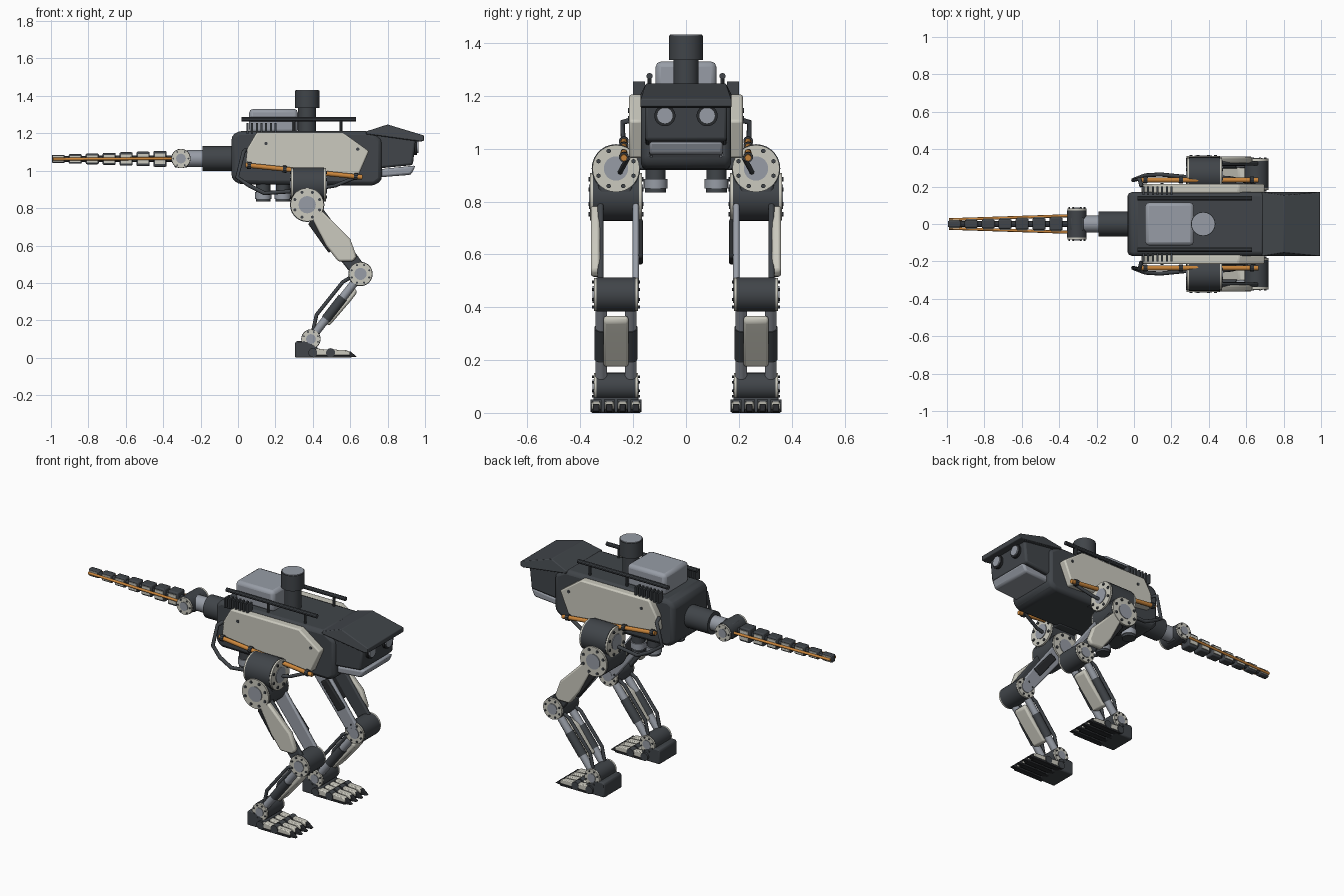
import bpy, bmesh, math
from mathutils import Vector

if "Cube" in bpy.data.objects:
    bpy.data.objects.remove(bpy.data.objects["Cube"])

COLOURS = {"dark": (.052, .059, .067), "black": (.022, .024, .027), "beige": (.60, .59, .52),
           "grey": (.31, .335, .38), "orange": (.60, .24, .045)}
NAMES = list(COLOURS)
MATS = []
for n, c in COLOURS.items():
    m = bpy.data.materials.new(n + " paint")
    m.diffuse_color = (*c, 1)
    m.use_nodes = True
    m.node_tree.nodes["Principled BSDF"].inputs["Base Color"].default_value = m.diffuse_color
    MATS.append(m)


def finish(name, bm, bevel=0):
    """Turn a bmesh into an object with the shared palette."""
    bmesh.ops.recalc_face_normals(bm, faces=bm.faces)
    me = bpy.data.meshes.new(name)
    bm.to_mesh(me)
    bm.free()
    for m in MATS:
        me.materials.append(m)
    ob = bpy.data.objects.new(name, me)
    bpy.context.collection.objects.link(ob)
    if bevel:
        b = ob.modifiers.new("edge", "BEVEL")
        b.width, b.segments, b.limit_method = bevel, 2, "ANGLE"
    return ob


def prism(name, pts, y0, y1, mat, bevel=.008):
    """Extrude an x-z outline from y0 to y1."""
    bm = bmesh.new()
    a = [bm.verts.new((x, y0, z)) for x, z in pts]
    b = [bm.verts.new((x, y1, z)) for x, z in pts]
    bm.faces.new(a)
    bm.faces.new(b[::-1])
    for i in range(len(pts)):
        j = (i + 1) % len(pts)
        bm.faces.new((a[i], b[i], b[j], a[j]))
    for f in bm.faces:
        f.material_index = NAMES.index(mat)
    return finish(name, bm, bevel)


def box(name, x0, x1, y0, y1, z0, z1, mat, bevel=.008):
    return prism(name, [(x0, z0), (x1, z0), (x1, z1), (x0, z1)], y0, y1, mat, bevel)


def cyls(name, parts, segs=28):
    """Several cylinders in one object: (start, end, radius, colour)."""
    bm = bmesh.new()
    for p, q, r, mat in parts:
        p, q = Vector(p), Vector(q)
        made = bmesh.ops.create_cone(bm, cap_ends=True, segments=segs if r > .02 else 10,
                                     radius1=r, radius2=r, depth=(q - p).length)["verts"]
        rot = (q - p).to_track_quat("Z", "Y")
        for v in made:
            v.co = rot @ v.co + (p + q) / 2
        for f in {f for v in made for f in v.link_faces}:
            f.material_index = NAMES.index(mat)
    return finish(name, bm)


def joint(name, c, axis, r, half, bolts=8):
    """Drum with pale end rings, grey hubs and dark bolts."""
    c, a = Vector(c), Vector(axis)
    u = Vector((0, 0, 1))
    w = a.cross(u)
    parts = [(c - a * (half - .015), c + a * (half - .015), r, "dark")]
    for s in (-1, 1):
        parts.append((c + a * s * (half - .016), c + a * s * (half - .004), r * .97, "beige"))
        parts.append((c + a * s * (half - .005), c + a * s * half, r * .5, "grey"))
        for i in range(bolts):
            t = math.tau * (i + .5) / bolts
            p = c + (u * math.cos(t) + w * math.sin(t)) * r * .78
            parts.append((p + a * s * (half - .005), p + a * s * (half + .002), r * .09, "dark"))
    return cyls(name, parts)


def hose(name, pts, r, mat):
    cu = bpy.data.curves.new(name, "CURVE")
    cu.dimensions, cu.bevel_depth, cu.bevel_resolution, cu.use_fill_caps = "3D", r, 2, True
    sp = cu.splines.new("POLY")
    sp.points.add(len(pts) - 1)
    for p, co in zip(sp.points, pts):
        p.co = (*co, 1)
    cu.materials.append(MATS[NAMES.index(mat)])
    bpy.context.collection.objects.link(bpy.data.objects.new(name, cu))


# Body and head
prism("body", [(-.035, .96), (0, .928), (.73, .92), (.77, .95), (.77, 1.17), (.70, 1.212),
               (0, 1.212), (-.035, 1.185)], -.17, .17, "dark", .025)
prism("head", [(.68, 1.0), (.78, 1.015), (.935, 1.03), (.95, 1.17), (.69, 1.20)], -.155, .155, "dark", .012)
prism("jaw", [(.76, .965), (.925, .978), (.95, 1.028), (.76, 1.008)], -.14, .14, "grey", .012)
hood = prism("hood", [(.685, 1.195), (.975, 1.155), (.995, 1.16), (.995, 1.188), (.80, 1.247), (.685, 1.21)],
             -.172, .172, "dark", .004)
for v in hood.data.vertices:          # taper the ridge
    if v.co.z > 1.23:
        v.co.y *= .88
eyes = []
for s in (-1, 1):
    eyes += [((.93, s * .08, 1.125), (.957, s * .08, 1.125), .04, "black"),
             ((.95, s * .08, 1.125), (.965, s * .08, 1.125), .031, "grey")]
cyls("eyes", eyes)

# Roof equipment
box("roof_pack", .06, .32, -.115, .115, 1.20, 1.33, "grey", .02)
cyls("mast", [((.37, 0, 1.20), (.37, 0, 1.35), .048, "dark"),
              ((.37, 0, 1.335), (.37, 0, 1.428), .065, "dark"),
              ((.37, 0, 1.42), (.37, 0, 1.432), .061, "grey")])

# Tail
cyls("tail_base", [((-.19, 0, 1.065), (-.03, 0, 1.065), .067, "dark"),
                   ((-.27, 0, 1.065), (-.18, 0, 1.065), .045, "grey")])
joint("tail_joint", (-.305, 0, 1.065), (0, 1, 0), .052, .088, 6)
cyls("tail_core", [((-.98, 0, 1.062), (-.31, 0, 1.065), .017, "dark")])
for i in range(8):
    x, h = -.417 - .0906 * (i - 1), .046 - .0034 * i
    if i == 0:
        x += .022
    box("tail_segment", x - .035, x + .035, -h * .8, h * .8, 1.063 - h, 1.063 + h, "dark", .007)
    for s in (-1, 1):
        box("tail_side_plate", x - .028, x + .028, s * h * .78, s * (h * .8 + .005),
            1.063 - h * .65, 1.063 + h * .65, "beige", 0)
for s in (-1, 1):
    hose("tail_cable", [(-.33, s * .045, 1.065), (-.99, s * .023, 1.062)], .008, "orange")

for s in (-1, 1):
    # Flank armour, cables and rails
    prism("flank_plate", [(.04, 1.03), (.05, 1.12), (.10, 1.205), (.56, 1.205), (.70, 1.105),
                          (.64, .965), (.35, .985)], s * .165, s * .215, "beige", .008)
    cyls("flank_bolts", [((x, s * .21, z), (x, s * .219, z), .009, "dark")
                         for x, z in ((.15, 1.145), (.64, 1.115))])
    hose("flank_cable", [(.04, s * .235, 1.03), (.665, s * .235, .965)], .013, "orange")
    cyls("cable_clips", [((x, s * .235, z), (x + .02, s * .235, z - .002), .019, "dark")
                         for x, z in ((.05, 1.029), (.24, 1.009), (.62, .97))])
    hose("rear_hose", [(.04, s * .20, 1.11), (.03, s * .24, 1.10), (-.005, s * .235, .965),
                       (.06, s * .26, .92), (.14, s * .265, .88), (.29, s * .25, .89)], .011, "dark")
    hose("front_hose", [(.46, s * .25, .91), (.52, s * .245, .92), (.63, s * .22, .965)], .010, "dark")
    cyls("roof_rail", [((.02, s * .138, 1.275), (.63, s * .138, 1.275), .012, "dark")] +
         [((x, s * .138, 1.2), (x, s * .138, 1.275), .008, "dark") for x in (.3, .55)])
    for i in range(7):
        x = .045 + i * .025
        box("cooling_fin", x, x + .011, s * .155, s * .20, 1.195, 1.255, "dark", 0)
    # Belly thrusters
    for x in (.135, .24):
        cyls("belly_thruster", [((x, s * .115, .87), (x, s * .115, .95), .038, "dark"),
                                ((x, s * .115, .85), (x, s * .115, .885), .045, "grey"),
                                ((x, s * .115, .835), (x, s * .115, .852), .040, "dark")])

    # Hip
    Y = s * .265
    box("hip_mount", .30, .455, s * .12, s * .25, .92, 1.0, "dark")
    joint("hip_roll_joint", (.377, Y, .925), (1, 0, 0), .092, .098)
    box("hip_block", .295, .46, s * .20, s * .335, .82, .93, "dark", .015)
    joint("hip_pitch_joint", (.37, Y, .818), (0, 1, 0), .092, .102)

    # Thigh: two side frames, pale outer shell, dark inner cover
    for a, b in ((.312, .335), (.178, .202)):
        prism("thigh_frame", [(.36, .76), (.43, .83), (.665, .51), (.69, .44), (.62, .43)],
              s * a, s * b, "grey" if a < .3 else "dark")
    prism("thigh_shell", [(.395, .745), (.445, .79), (.60, .635), (.635, .54), (.615, .515),
                          (.535, .515), (.47, .60)], s * .325, s * .36, "beige", .01)
    prism("thigh_rear_pad", [(.375, .715), (.40, .745), (.515, .585), (.485, .56)],
          s * .312, s * .352, "black", .006)
    prism("thigh_inner_pad", [(.44, .71), (.48, .735), (.60, .59), (.555, .56)],
          s * .163, s * .185, "black", .006)
    joint("knee_joint", (.655, Y, .448), (0, 1, 0), .065, .088)

    # Shin: struts, front guard and rear hose
    rods = []
    for d in (-.056, .056):
        rods += [((.645, Y + d, .43), (.395, Y + d, .11), .022, "grey"),
                 ((.56, Y + d, .322), (.47, Y + d, .206), .026, "dark")]
        hose("shin_hose", [(.62, Y + d, .44), (.56, Y + d, .405), (.42, Y + d, .23), (.40, Y + d, .14)],
             .010, "dark")
    cyls("shin_struts", rods, 16)
    prism("shin_guard", [(.63, .37), (.56, .34), (.45, .19), (.49, .172), (.60, .30), (.635, .345)],
          Y - .047, Y + .047, "beige", .01)
    joint("ankle_joint", (.39, Y, .10), (0, 1, 0), .052, .088)

    # Foot: heel, sole and four clawed toes
    prism("heel", [(.305, 0), (.43, 0), (.43, .05), (.38, .09), (.315, .09), (.305, .08)],
          Y - .085, Y + .085, "dark")
    for k in (-1.5, -.5, .5, 1.5):
        y = Y + k * .05
        bm_name = "toe"
        box(bm_name + "_sole", .40, .60, y - .018, y + .018, 0, .014, "black", .003)
        prism(bm_name + "_base", [(.40, .012), (.485, .012), (.485, .042), (.42, .05)],
              y - .018, y + .018, "beige", .005)
        prism(bm_name + "_tip", [(.505, .012), (.60, .012), (.60, .03), (.58, .04), (.505, .044)],
              y - .017, y + .017, "beige", .005)
        cyls(bm_name + "_joints", [((x, y - .021, .027), (x, y + .021, .027), .024, "dark")
                                   for x in (.40, .495)], 14)
        prism(bm_name + "_claw", [(.575, 0), (.635, .005), (.60, .035), (.575, .03)],
              y - .012, y + .012, "black", .003)

# Smooth the rounded parts, keep hard edges
for ob in bpy.data.objects:
    if ob.type == "MESH":
        ob.select_set(True)
        bpy.context.view_layer.objects.active = ob
bpy.ops.object.shade_smooth_by_angle(angle=math.radians(30))
